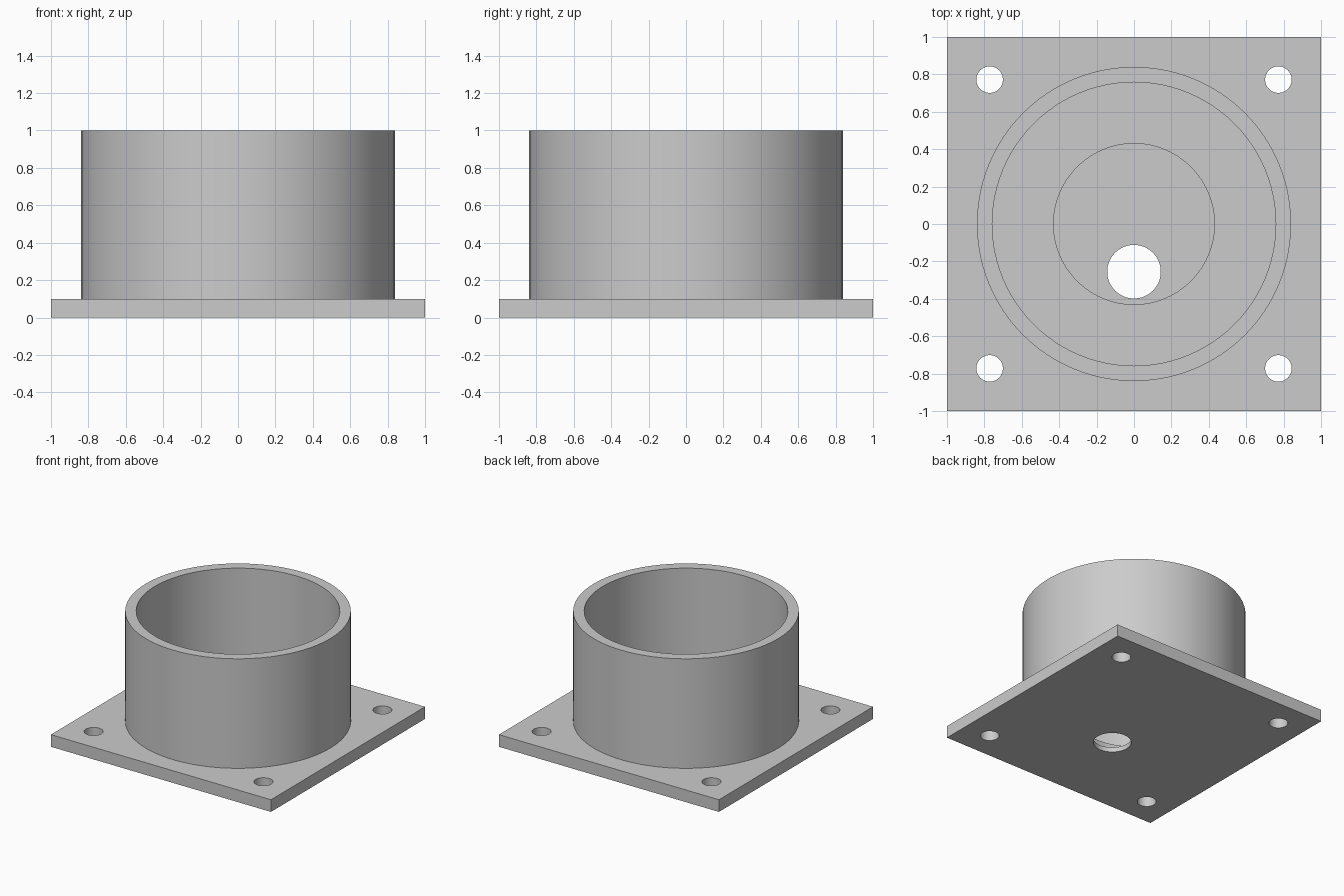
import bpy, bmesh, math

if "Cube" in bpy.data.objects:
    bpy.data.objects.remove(bpy.data.objects["Cube"])

SEG = 96
grey = bpy.data.materials.new("plain grey")
grey.diffuse_color = (0.6, 0.6, 0.6, 1)
grey.use_nodes = True
grey.node_tree.nodes["Principled BSDF"].inputs["Base Color"].default_value = grey.diffuse_color


def finish(obj):
    bpy.ops.object.select_all(action='DESELECT')
    obj.select_set(True)
    bpy.context.view_layer.objects.active = obj
    bpy.ops.object.shade_smooth_by_angle(angle=math.radians(30))


def cut_cylinder(target, x, y, radius, z0, z1, seg):
    """Subtract a vertical cylinder from the target."""
    bpy.ops.mesh.primitive_cylinder_add(vertices=seg, radius=radius, depth=z1 - z0,
                                        location=(x, y, (z0 + z1) / 2))
    cutter = bpy.context.object
    cutter.name = "cutter"
    cutter.hide_render = True
    mod = target.modifiers.new("cut", 'BOOLEAN')
    mod.operation = 'DIFFERENCE'
    mod.solver = 'EXACT'
    mod.object = cutter
    bpy.context.view_layer.objects.active = target
    bpy.ops.object.modifier_apply(modifier=mod.name)
    bpy.data.objects.remove(cutter, do_unlink=True)


# square base plate
bpy.ops.mesh.primitive_cube_add(size=1, location=(0, 0, 0.05))
plate = bpy.context.object
plate.name = "base_plate"
plate.scale = (2, 2, 0.1)
bpy.ops.object.transform_apply(location=True, rotation=False, scale=True)
plate.data.materials.append(grey)

# round recess in the floor, off-centre drain hole, four corner bolt holes
cut_cylinder(plate, 0, 0, 0.43, 0.04, 0.3, SEG)
cut_cylinder(plate, 0, -0.255, 0.143, -0.2, 0.3, 64)
for sx in (-1, 1):
    for sy in (-1, 1):
        cut_cylinder(plate, sx * 0.772, sy * 0.772, 0.071, -0.2, 0.3, 48)
finish(plate)

# tube wall: profile spun round z
bm = bmesh.new()
profile = [(0.84, 0.1), (0.84, 1.0), (0.758, 1.0), (0.758, 0.1)]
verts = [bm.verts.new((r, 0, z)) for r, z in profile]
edges = [bm.edges.new(pair) for pair in zip(verts, verts[1:])]
bmesh.ops.spin(bm, geom=verts + edges, cent=(0, 0, 0), axis=(0, 0, 1),
               angle=2 * math.pi, steps=SEG)
bmesh.ops.remove_doubles(bm, verts=bm.verts, dist=1e-4)
bmesh.ops.recalc_face_normals(bm, faces=bm.faces)
# the rim must face up
rim = max(bm.faces, key=lambda f: f.calc_center_median().z)
if rim.normal.z < 0:
    bmesh.ops.reverse_faces(bm, faces=bm.faces)
mesh = bpy.data.meshes.new("tube_wall")
bm.to_mesh(mesh)
bm.free()
mesh.materials.append(grey)
tube = bpy.data.objects.new("tube_wall", mesh)
bpy.context.collection.objects.link(tube)
finish(tube)
